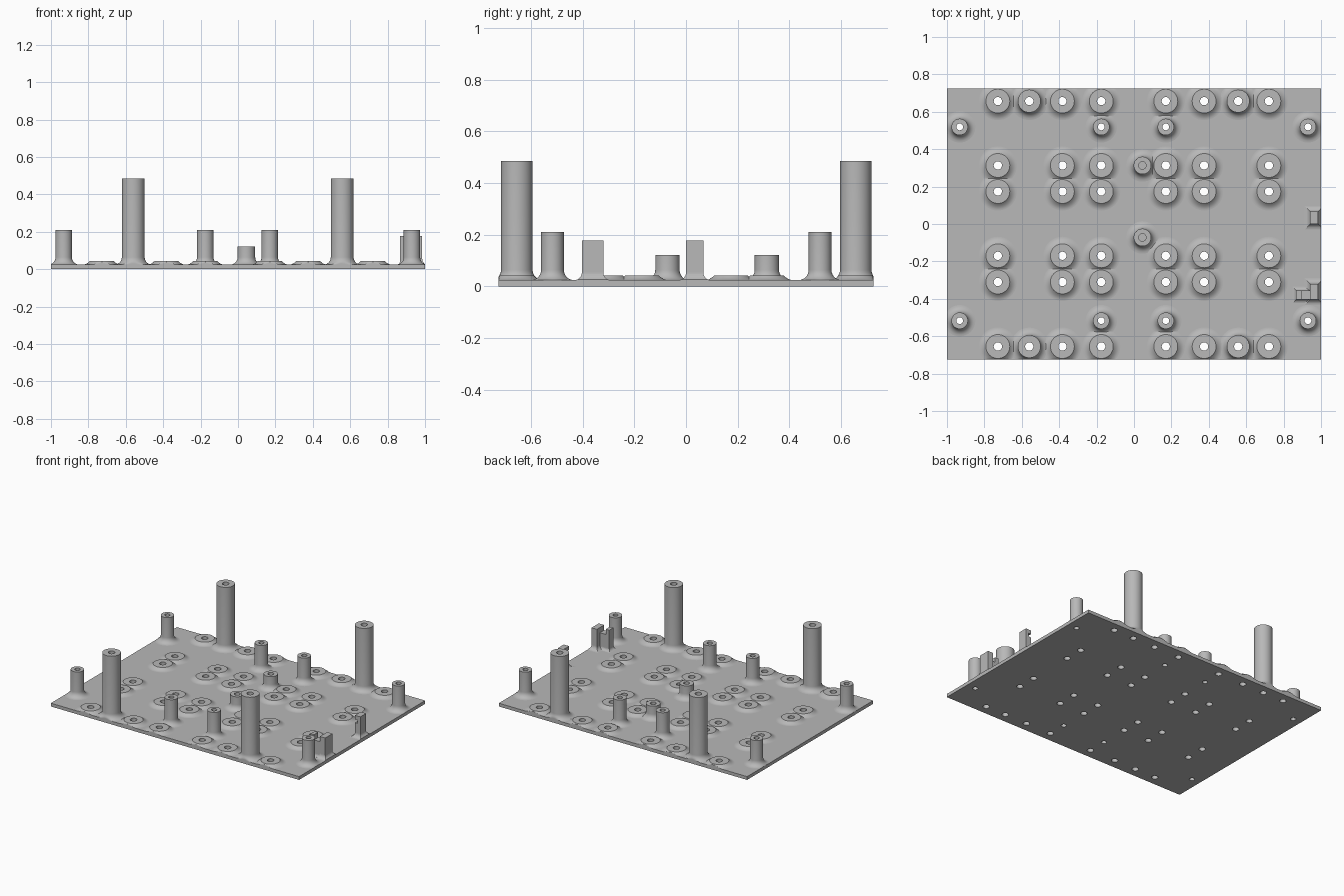
import bpy, bmesh, math

cube = bpy.data.objects.get("Cube")
if cube:
    bpy.data.objects.remove(cube, do_unlink=True)

HALF_X, HALF_Y, TOP = 1.0, 0.725, 0.024
SEG = 40

grey = bpy.data.materials.new("plain grey")
grey.use_nodes = True
grey.diffuse_color = (0.48, 0.48, 0.48, 1)
grey.node_tree.nodes["Principled BSDF"].inputs["Base Color"].default_value = (0.48, 0.48, 0.48, 1)


def make(name, bm):
    """Turn a bmesh into a shaded grey object."""
    mesh = bpy.data.meshes.new(name)
    bm.to_mesh(mesh)
    bm.free()
    mesh.materials.append(grey)
    obj = bpy.data.objects.new(name, mesh)
    bpy.context.collection.objects.link(obj)
    bpy.ops.object.select_all(action='DESELECT')
    obj.select_set(True)
    bpy.context.view_layer.objects.active = obj
    return obj


def clamp(v, limit):
    return max(-limit, min(limit, v))


def stack(bm, rings, cap):
    """Skin a list of equal rings, keeping them within the plate outline."""
    rows = [[bm.verts.new((clamp(x, HALF_X), clamp(y, HALF_Y), z)) for x, y, z in ring]
            for ring in rings]
    for low, high in zip(rows, rows[1:]):
        n = len(low)
        for i in range(n):
            j = (i + 1) % n
            bm.faces.new((low[i], low[j], high[j], high[i]))
    if cap:
        bm.faces.new(rows[-1])


def fillet(radius, flare, steps=7):
    """Concave quarter round, from the plate up to a vertical wall."""
    arc = [math.pi / 2 * i / steps for i in range(steps + 1)]
    return [(radius + flare * (1 - math.sin(a)), TOP + flare * (1 - math.cos(a))) for a in arc]


def lathe(name, x, y, profile, cap=False):
    bm = bmesh.new()
    turn = [2 * math.pi * i / SEG for i in range(SEG)]
    stack(bm, [[(x + r * math.cos(a), y + r * math.sin(a), z) for a in turn]
               for r, z in profile], cap)
    bmesh.ops.dissolve_degenerate(bm, dist=1e-6, edges=bm.edges)
    make(name, bm)
    bpy.ops.object.shade_smooth_by_angle(angle=math.radians(35))


def post(name, x, y, radius, height, hole, floor=TOP, cap=False):
    profile = fillet(radius, 0.04)
    profile += [(radius, height), (hole, height), (hole, floor)]
    lathe(name, x, y, profile, cap)


def boss(x, y, radius=0.064, height=0.043, hole=0.022):
    slope = [(radius + 0.038 * (1 - t / 6), TOP + (height - TOP) * (t / 6) ** 2) for t in range(7)]
    lathe("low_boss", x, y, slope + [(radius, height), (hole, height), (hole, TOP)])


def block(bm, x0, x1, y0, y1, z0, z1, flare=0.0):
    """Upright box, optionally flaring where it meets the plate."""
    levels = fillet(0, flare) if flare else [(0, z0)]
    levels = levels + [(0, z1)]
    stack(bm, [[(x0 - d, y0 - d, z), (x1 + d, y0 - d, z), (x1 + d, y1 + d, z), (x0 - d, y1 + d, z)]
               for d, z in levels], True)
    if not flare:
        bm.verts.ensure_lookup_table()
        bm.faces.new(list(reversed(bm.verts[-8:-4])))


# Positions of everything that has a through hole
columns = (-0.728, -0.383, -0.175, 0.17, 0.375, 0.721)
rows = (-0.655, -0.31, -0.17, 0.174, 0.313, 0.657)
bosses = [(x, y) for x in columns for y in rows]
talls = [(x, y) for x in (-0.56, 0.557) for y in (-0.655, 0.657)]
mediums = [(x, y) for x in (-0.932, -0.175, 0.17, 0.93) for y in (-0.517, 0.519)]

# Base plate with drilled holes
drill = bmesh.new()
for spots, r in ((bosses + talls, 0.022), (mediums, 0.018)):
    for x, y in spots:
        made = bmesh.ops.create_cone(drill, cap_ends=True, segments=SEG, radius1=r, radius2=r, depth=0.2)
        bmesh.ops.translate(drill, verts=made["verts"], vec=(x, y, 0))
cutter = make("hole_cutter", drill)
cutter.hide_render = True

bm = bmesh.new()
block(bm, -HALF_X, HALF_X, -HALF_Y, HALF_Y, 0, TOP)
plate = make("base_plate", bm)
cut = plate.modifiers.new("holes", 'BOOLEAN')
cut.operation = 'DIFFERENCE'
cut.solver = 'EXACT'
cut.object = cutter
bpy.ops.object.modifier_apply(modifier=cut.name)
bpy.data.objects.remove(cutter, do_unlink=True)
bpy.ops.object.shade_smooth_by_angle(angle=math.radians(35))

# Low bosses and standing posts
for x, y in bosses:
    boss(x, y)
for x, y in talls:
    post("tall_post", x, y, 0.061, 0.485, 0.022)
for x, y in mediums:
    post("medium_post", x, y, 0.044, 0.21, 0.018)
for y in (0.313, -0.072):
    post("short_post", 0.045, y, 0.047, 0.122, 0.02, floor=0.06, cap=True)

# Hooked clip on the edge
bm = bmesh.new()
block(bm, 0.942, 0.985, 0, 0.067, TOP, 0.125, 0.03)
block(bm, 0.962, 0.985, 0, 0.067, 0.125, 0.15)
block(bm, 0.942, 0.985, 0, 0.067, 0.15, 0.178)
make("edge_clip", bm)

# L-shaped corner clip with a notch in its wall
bm = bmesh.new()
block(bm, 0.867, 0.985, -0.403, -0.355, TOP, 0.14, 0.02)
block(bm, 0.867, 0.895, -0.403, -0.355, 0.14, 0.178)
block(bm, 0.942, 0.985, -0.403, -0.32, TOP, 0.178, 0.03)
make("corner_clip", bm)
